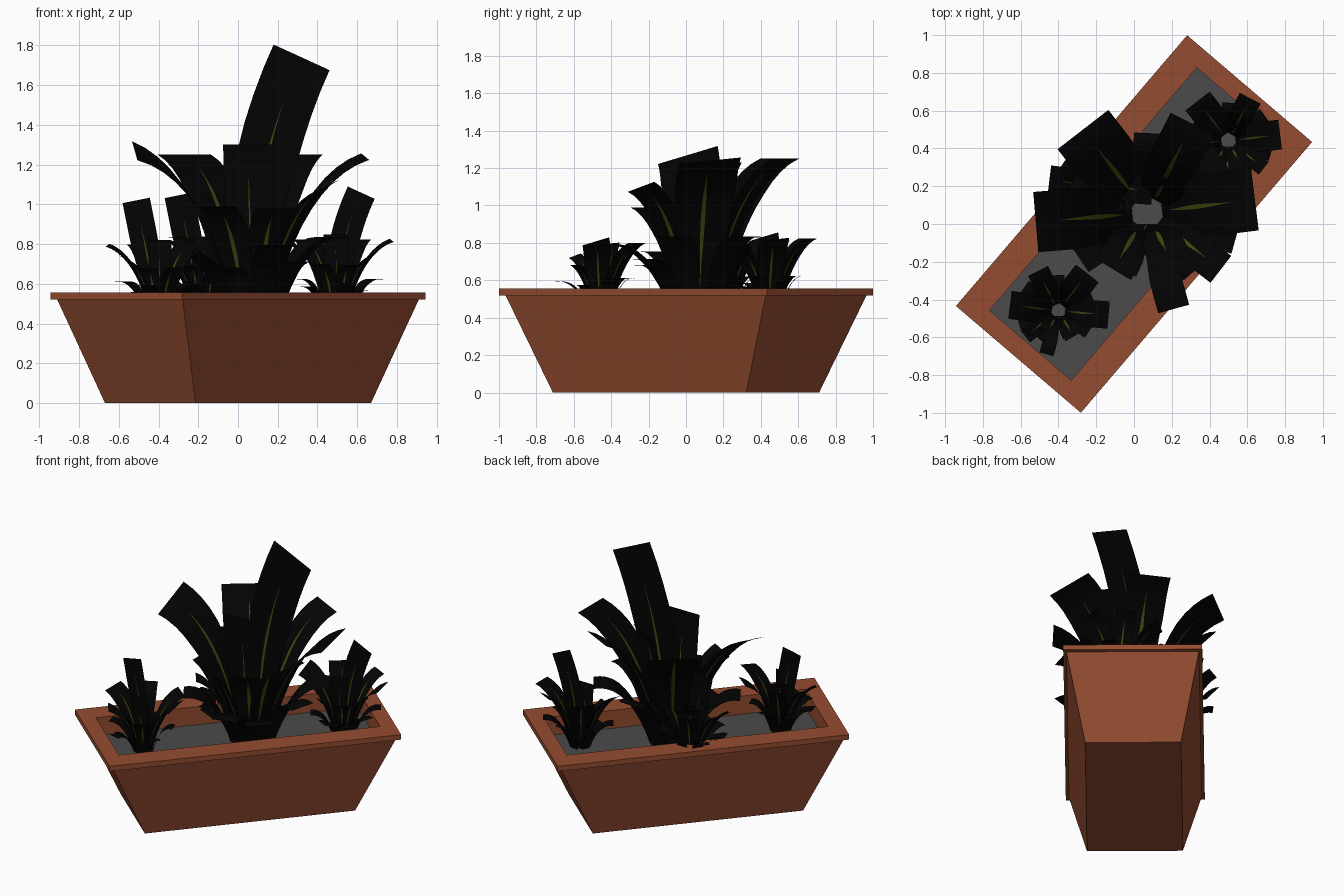
import bpy, bmesh, math
from mathutils import Vector, Matrix

if "Cube" in bpy.data.objects:
    bpy.data.objects.remove(bpy.data.objects["Cube"], do_unlink=True)


def material(name, r, g, b):
    m = bpy.data.materials.new(name)
    m.use_nodes = True
    m.diffuse_color = (r, g, b, 1)
    bsdf = m.node_tree.nodes["Principled BSDF"]
    bsdf.inputs["Base Color"].default_value = (r, g, b, 1)
    bsdf.inputs["Roughness"].default_value = 0.9
    return m


terracotta = material("terracotta", 0.30, 0.073, 0.031)
soil_grey = material("soil_grey", 0.07, 0.07, 0.07)
leaf_black = material("leaf_black", 0.001, 0.001, 0.001)
midrib_olive = material("midrib_olive", 0.065, 0.065, 0.005)

TURN = Matrix.Rotation(math.radians(49.5), 4, "Z")
SOIL_Z = 0.43


def finish(name, bm, *mats):
    mesh = bpy.data.meshes.new(name)
    bm.to_mesh(mesh)
    bm.free()
    for m in mats:
        mesh.materials.append(m)
    ob = bpy.data.objects.new(name, mesh)
    bpy.context.collection.objects.link(ob)
    return ob


def rectangle(bm, length, width, z):
    corners = [(-1, -1), (1, -1), (1, 1), (-1, 1)]
    return [bm.verts.new(TURN @ Vector((sx * length / 2, sy * width / 2, z)))
            for sx, sy in corners]


# Planter: rectangles lofted from the base, around the rim and down inside
bm = bmesh.new()
rings = [rectangle(bm, *r) for r in (
    (1.36, 0.60, 0), (1.83, 0.83, 0.52), (1.885, 0.87, 0.52),
    (1.885, 0.87, 0.555), (1.69, 0.57, 0.555), (1.69, 0.57, SOIL_Z - 0.02))]
bm.faces.new(rings[0][::-1])
for low, high in zip(rings, rings[1:]):
    for i in range(4):
        j = (i + 1) % 4
        bm.faces.new((low[i], low[j], high[j], high[i]))
finish("planter", bm, terracotta)

# Soil
bm = bmesh.new()
bm.faces.new(rectangle(bm, 1.69, 0.57, SOIL_Z))
finish("soil", bm, soil_grey)


def add_strip(bm, base, bend, tip, width, side, rib_width, rows=10):
    """Square-ended strip along a curve, with a lens-shaped midrib."""
    previous = None
    for k in range(rows + 1):
        t = k / rows
        p = base * (1 - t) ** 2 + bend * 2 * t * (1 - t) + tip * t * t
        tangent = (bend - base) * (1 - t) + (tip - bend) * t
        across = side(tangent, t)
        half = width / 2 * (0.6 + 0.4 * min(1, t * 1.6))
        rib = 0.001 + rib_width * max(0, math.sin(math.pi * (t - 0.15) / 0.6))
        row = [bm.verts.new(p + across * s) for s in (-half, -rib, rib, half)]
        if previous:
            for c in range(3):
                f = bm.faces.new((previous[c], previous[c + 1], row[c + 1], row[c]))
                f.material_index = int(c == 1 and rib_width > 0 and 0.15 < t < 0.85)
        previous = row


def spreading_leaf(bm, tip, width, tilt, root, reach, arch, rib_width):
    tip = Vector(tip)
    out = Vector((tip.x, tip.y, 0)).normalized()
    base = out * root
    bend = base.lerp(tip, reach)
    bend.z = tip.z * arch
    add_strip(bm, base, bend, tip, width,
              lambda tangent, t: Vector((-out.y, out.x, tilt * t)), rib_width)


# Tip position from the plant's root, width, sideways tilt
BROAD = [
    ((-0.59, -0.05, 0.84), 0.32, -0.3), ((-0.34, 0.44, 0.82), 0.34, 0),
    ((0.24, 0.47, 0.82), 0.26, 0), ((0.57, 0.07, 0.81), 0.33, 0.1),
    ((0.39, -0.30, 0.67), 0.18, 0.3), ((0.12, -0.24, 0.55), 0.22, 0),
    ((-0.18, -0.30, 0.56), 0.22, 0), ((0.10, 0.18, 0.80), 0.24, 0),
]
LOW = [
    ((0.14, -0.51, 0.36), 0.17, 0), ((-0.36, -0.24, 0.32), 0.18, 0),
    ((0.47, -0.13, 0.40), 0.18, 0), ((-0.40, 0.16, 0.40), 0.18, 0),
    ((0.40, 0.28, 0.40), 0.18, 0), ((0.02, 0.42, 0.40), 0.18, 0),
    ((-0.14, -0.30, 0.25), 0.18, 0), ((0.26, -0.30, 0.28), 0.18, 0),
]


def plant(name, x, y, size, flip=1, tall_bend=(-0.02, 0.72)):
    bm = bmesh.new()
    for leaf in BROAD:
        spreading_leaf(bm, *leaf, root=0.08, reach=0.32, arch=0.86, rib_width=0.011)
    for leaf in LOW:
        spreading_leaf(bm, *leaf, root=0.13, reach=0.4, arch=1.12, rib_width=0)
    # Short upright leaf, facing the front
    add_strip(bm, Vector((0, -0.06, 0)), Vector((-0.01, -0.07, 0.45)),
              Vector((-0.02, -0.10, 0.87)), 0.25,
              lambda tangent, t: Vector((1, 0, 0)), 0.004)
    # Tall flat leaf, leaning sideways
    add_strip(bm, Vector((-0.01, 0.08, 0)), Vector((tall_bend[0], 0.08, tall_bend[1])),
              Vector((0.25, 0.08, 1.31)), 0.31,
              lambda tangent, t: Vector((0, 1, 0)).cross(tangent).normalized(), 0.008)
    bm.transform(Matrix.Translation((x, y, SOIL_Z))
                 @ Matrix.Diagonal((size * flip, size, size, 1)))
    finish(name, bm, leaf_black, midrib_olive)


# Plants: one large, three small
plant("large_plant", 0.07, 0.06, 1.0)
plant("right_small_plant", -0.40, -0.46, 0.45, -1, (0.13, 0.71))
plant("left_small_plant", 0.50, 0.44, 0.48)
plant("rear_small_plant", -0.18, 0.20, 0.47, -1, (0.13, 0.71))
